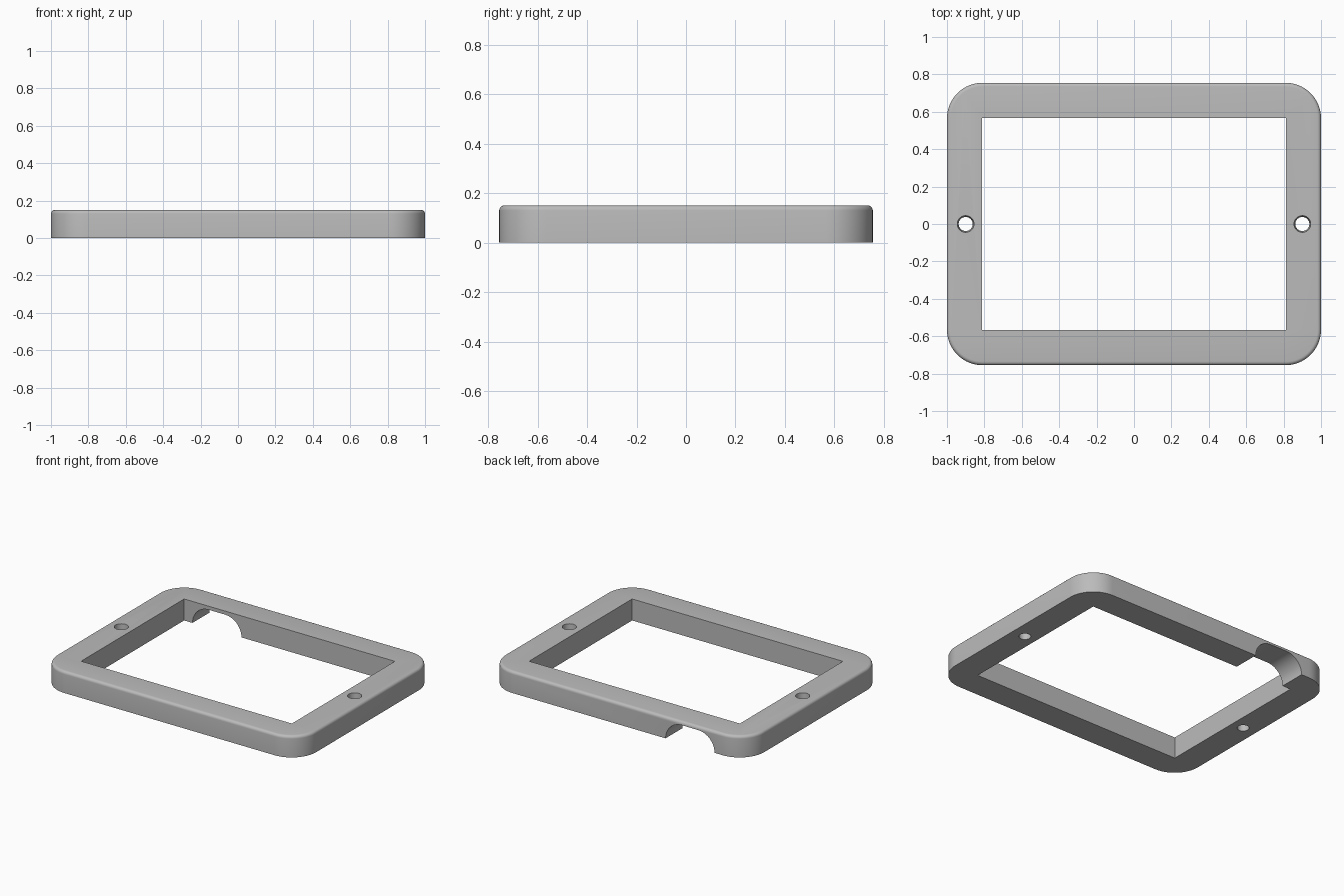
import bpy, bmesh
from math import sin, cos, pi, radians

cube = bpy.data.objects.get("Cube")
if cube:
    bpy.data.objects.remove(cube, do_unlink=True)

HALF_X, HALF_Y, HEIGHT = 1.0, 0.755, 0.15
CORNER, EDGE = 0.19, 0.02
OPEN_X, OPEN_Y = 0.813, 0.568

grey = bpy.data.materials.new("light grey")
grey.use_nodes = True
grey.diffuse_color = (0.5, 0.5, 0.5, 1)
grey.node_tree.nodes["Principled BSDF"].inputs["Base Color"].default_value = (0.5, 0.5, 0.5, 1)


def loft(name, rings):
    """Skin a stack of matching closed rings and cap both ends."""
    bm = bmesh.new()
    loops = [[bm.verts.new(p) for p in ring] for ring in rings]
    for a, b in zip(loops, loops[1:]):
        for i in range(len(a)):
            j = (i + 1) % len(a)
            bm.faces.new((a[i], a[j], b[j], b[i]))
    bm.faces.new(loops[0][::-1])
    bm.faces.new(loops[-1])
    bmesh.ops.recalc_face_normals(bm, faces=bm.faces)
    mesh = bpy.data.meshes.new(name)
    bm.to_mesh(mesh)
    bm.free()
    mesh.materials.append(grey)
    obj = bpy.data.objects.new(name, mesh)
    bpy.context.collection.objects.link(obj)
    return obj


def rounded_ring(inset, z, steps=16):
    r = CORNER - inset
    pts = []
    for q, (sx, sy) in enumerate([(1, 1), (-1, 1), (-1, -1), (1, -1)]):
        for i in range(steps + 1):
            a = (q + i / steps) * pi / 2
            pts.append((sx * (HALF_X - CORNER) + r * cos(a),
                        sy * (HALF_Y - CORNER) + r * sin(a), z))
    return pts


def circle(x, r, z, n=40):
    return [(x + r * cos(2 * pi * i / n), r * sin(2 * pi * i / n), z) for i in range(n)]


def slot(y, x=-0.56, r=0.125, flat=0.064, n=20):
    pts = []
    for side in (0, 1):
        for i in range(n + 1):
            a = -pi / 2 + side * pi + pi * i / n
            pts.append((x + (flat if side == 0 else -flat) + r * cos(a), y, r * sin(a)))
    return pts


# Outer body with a softened top edge
rings = [rounded_ring(0, 0)]
for k in range(6):
    a = k / 5 * pi / 2
    rings.append(rounded_ring(EDGE * (1 - cos(a)), HEIGHT - EDGE * (1 - sin(a))))
frame = loft("frame", rings)

# Window opening, tapered screw holes and the cable notch in the back bar
opening = [(OPEN_X, OPEN_Y), (-OPEN_X, OPEN_Y), (-OPEN_X, -OPEN_Y), (OPEN_X, -OPEN_Y)]
cutters = [loft("opening_cutter", [[(x, y, z) for x, y in opening] for z in (-0.1, 0.3)])]
for side, x in (("left", 0.9), ("right", -0.9)):
    cutters.append(loft(side + "_hole_cutter", [circle(x, 0.037, -0.01), circle(x, 0.045, HEIGHT + 0.01)]))
cutters.append(loft("notch_cutter", [slot(0.45), slot(0.9)]))

bpy.context.view_layer.objects.active = frame
frame.select_set(True)
for cutter in cutters:
    mod = frame.modifiers.new(cutter.name, "BOOLEAN")
    mod.operation, mod.solver, mod.object = "DIFFERENCE", "EXACT", cutter
    bpy.ops.object.modifier_apply(modifier=mod.name)
    bpy.data.objects.remove(cutter, do_unlink=True)

bpy.ops.object.shade_smooth_by_angle(angle=radians(30))
